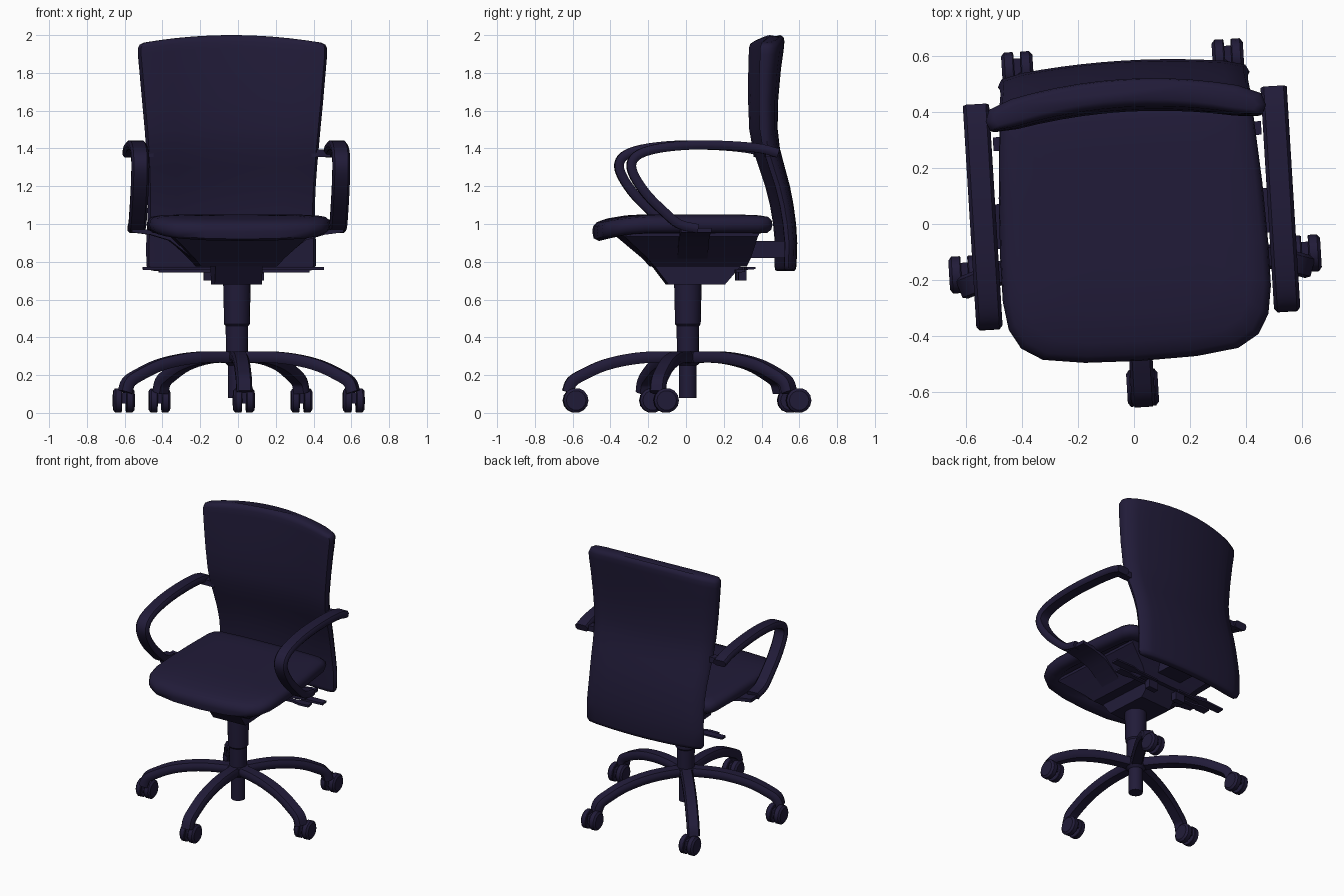
import bpy, bmesh
from math import sin, cos, pi, radians
from mathutils import Vector, Matrix

if "Cube" in bpy.data.objects:
    bpy.data.objects.remove(bpy.data.objects["Cube"])

TURN = Matrix.Translation((-0.005, 0, 0)) @ Matrix.Rotation(radians(3.5), 4, 'Z')
mat = bpy.data.materials.new("dark_navy")
mat.diffuse_color = (0.015, 0.011, 0.04, 1)
mat.use_nodes = True
mat.node_tree.nodes["Principled BSDF"].inputs["Base Color"].default_value = mat.diffuse_color


def finish(name, bm, angle=35):
    bmesh.ops.recalc_face_normals(bm, faces=bm.faces)
    bm.transform(TURN)
    me = bpy.data.meshes.new(name)
    bm.to_mesh(me)
    bm.free()
    me.materials.append(mat)
    me.shade_smooth()
    me.set_sharp_from_angle(angle=radians(angle))
    ob = bpy.data.objects.new(name, me)
    bpy.context.collection.objects.link(ob)


def add_loft(bm, rings):
    vs = [[bm.verts.new(p) for p in r] for r in rings]
    n = len(vs[0])
    for a, b in zip(vs, vs[1:]):
        for i in range(n):
            bm.faces.new((a[i], a[(i + 1) % n], b[(i + 1) % n], b[i]))
    bm.faces.new(vs[0])
    bm.faces.new(vs[-1])


def loft(name, rings, angle=35):
    bm = bmesh.new()
    add_loft(bm, rings)
    finish(name, bm, angle)


def rect(hx, y0, y1, z):
    return [(-hx, y0, z), (hx, y0, z), (hx, y1, z), (-hx, y1, z)]


def box(name, x0, x1, y0, y1, z0, z1):
    loft(name, [[(x0, y0, z), (x1, y0, z), (x1, y1, z), (x0, y1, z)] for z in (z0, z1)])


def disc(r, z, cy, n=16):
    return [(r * cos(2 * pi * i / n), cy + r * sin(2 * pi * i / n), z) for i in range(n)]


def spline(pts, k=4):
    # Catmull-Rom through the control points
    p = [Vector(q) for q in pts]
    p = [2 * p[0] - p[1]] + p + [2 * p[-1] - p[-2]]
    out = []
    for i in range(1, len(p) - 2):
        a, b, c, d = p[i - 1:i + 3]
        for j in range(k):
            t = j / k
            out.append(0.5 * (2 * b + (c - a) * t + (2 * a - 5 * b + 4 * c - d) * t * t
                              + (3 * b - a - 3 * c + d) * t ** 3))
    return out + [p[-2]]


def sweep(name, pts, side, hw, ht):
    # chamfered rectangular section along a path lying in a plane normal to side
    path, side = spline(pts), Vector(side)
    rings = []
    for i, p in enumerate(path):
        tan = (path[min(i + 1, len(path) - 1)] - path[max(i - 1, 0)]).normalized()
        nor = tan.cross(side)
        sec = [(-1, -.4), (-.75, -1), (.75, -1), (1, -.4), (1, .4), (.75, 1), (-.75, 1), (-1, .4)]
        rings.append([p + side * hw * a + nor * ht * b for a, b in sec])
    loft(name, rings, 50)


# five-star base with twin-wheel casters
CY = 0.01
ARM = [(.03, .295), (.2, .295), (.33, .28), (.45, .25), (.55, .205), (.615, .165), (.637, .11)]
for k in range(5):
    a = radians(-90 + 72 * k)
    d = Vector((cos(a), sin(a), 0))
    sweep(f"base_arm_{k}", [d * r + Vector((0, CY, z)) for r, z in ARM],
          (-sin(a), cos(a), 0), .042, .03)
    c = d * .641 + Vector((0, CY + .045, .066))
    bm = bmesh.new()
    for s in (-1, 1):
        prof = [(.012, .063), (.016, .066), (.045, .066), (.056, .052)]
        add_loft(bm, [[c + Vector((s * x, r * cos(2 * pi * i / 14), r * sin(2 * pi * i / 14)))
                       for i in range(14)] for x, r in prof])
    add_loft(bm, [[c + Vector((x, r * y, r * z)) for y, z in
                   ((-1, -.4), (1, -.4), (1, 1), (-1, 1))] for x, r in ((-.014, .042), (.014, .042))])
    finish(f"caster_{k}", bm)

# hub and gas column
loft("hub", [disc(r, z, CY) for r, z in ((.047, .08), (.047, .25), (.07, .27), (.07, .32), (.058, .325))])
loft("column", [disc(r, z, CY) for r, z in ((.058, .32), (.06, .46), (.068, .47), (.073, .69))])

# tilt mechanism and seat pan
loft("mechanism", [rect(.125, -.1, .2, .68), rect(.125, -.18, .29, .785)])
loft("seat_pan", [rect(.2, -.18, .31, .775), rect(.24, -.22, .33, .82),
                  rect(.36, -.35, .36, .935), rect(.36, -.37, .37, .955)])
box("back_spar", -.1, .1, .28, .52, .82, .91)

# adjustment levers on both sides
for s, n in ((-1, "left"), (1, "right")):
    for j, (y, z, x1) in enumerate(((.315, .765, .48), (.265, .75, .4))):
        loft(f"lever_{n}_{j}", [[(s * x, y - w, z - .008), (s * x, y + w, z - .008 + .004),
                                 (s * x, y + w, z + .008), (s * x, y - w, z + .008)]
                                for x, w in ((.1, .01), (.27, .012), (.33, .028), (x1, .024))])
    box(f"lever_stub_{n}", *sorted((s * .08, s * .16)), .27, .31, .70, .76)

# seat cushion with rolled front edge
HALF = [(0, -.49), (.2, -.485), (.35, -.465), (.425, -.42), (.465, -.35), (.48, -.25), (.48, -.1),
        (.472, .12), (.455, .36), (.435, .41), (.39, .435), (.2, .445)]
OUT = HALF + [(0, .445)] + [(-x, y) for x, y in reversed(HALF[1:])]


def seat_ring(s, z, bulge=0):
    ring = []
    for x, y in OUT:
        x, y = x * s, (y + .02) * s - .02
        t = min(1, max(0, (-y - .2) / .29))
        low = .035 * t * t * (1 + bulge * (1 - (x / .5) ** 2))
        ring.append((x, y, z - low))
    return ring


loft("seat", [seat_ring(.8, .965), seat_ring(.84, .95, .4), seat_ring(.94, .953, .5),
              seat_ring(.985, .97, .5), seat_ring(1, .995), seat_ring(.99, 1.02),
              seat_ring(.95, 1.038), seat_ring(.85, 1.046), seat_ring(.65, 1.05),
              seat_ring(.35, 1.05), seat_ring(.1, 1.05)], 50)

# backrest: z, half width, centre y, sag at the sides, half thickness
BACK = [(.75, .40, .55, .033, .016), (.757, .435, .55, .034, .026), (.78, .45, .551, .035, .03),
        (.9, .45, .554, .035, .031), (1.0, .445, .547, .037, .032), (1.1, .443, .533, .039, .033),
        (1.2, .446, .512, .042, .035), (1.3, .451, .483, .045, .037), (1.4, .458, .455, .048, .039),
        (1.5, .466, .442, .052, .04), (1.65, .48, .444, .058, .042), (1.8, .493, .455, .065, .046),
        (1.9, .502, .466, .07, .05), (1.935, .502, .469, .072, .05), (1.955, .492, .471, .073, .044),
        (1.965, .47, .472, .073, .028)]
rings = []
N = 12
for z, w, cy, sag, th in BACK:
    us = [-.97 + 1.94 * i / N for i in range(N + 1)]
    sec = [(u, -1 if abs(u) < .96 else -.75) for u in us] + [(1, 0)]
    sec += [(u, 1 if abs(u) < .96 else .75) for u in reversed(us)] + [(-1, 0)]
    f = max(0, (z - 1.4) / .565)
    rings.append([(u * w, cy - sag * u * u + th * t, z + f * (.035 - .04 * u * u)) for u, t in sec])
loft("backrest", rings, 50)

# looped armrests with brackets
LOOP = [(.455, 1.375), (.36, 1.4), (.2, 1.415), (0, 1.418), (-.17, 1.402), (-.28, 1.37), (-.322, 1.32),
        (-.305, 1.25), (-.24, 1.155), (-.15, 1.065), (-.07, 1.0), (.03, .975)]
for s, n in ((-1, "left"), (1, "right")):
    sweep(f"armrest_{n}", [(s * .533, y, z) for y, z in LOOP], (1, 0, 0), .047, .024)
    box(f"arm_back_stub_{n}", *sorted((s * .42, s * .52)), .39, .44, 1.355, 1.395)
    loft(f"arm_bracket_{n}", [[(s * x, -.06, z - .012), (s * x, .1, z - .012),
                               (s * x, .1, z + .012), (s * x, -.06, z + .012)]
                              for x, z in ((.56, .968), (.46, .955), (.36, .925), (.2, .8))])
